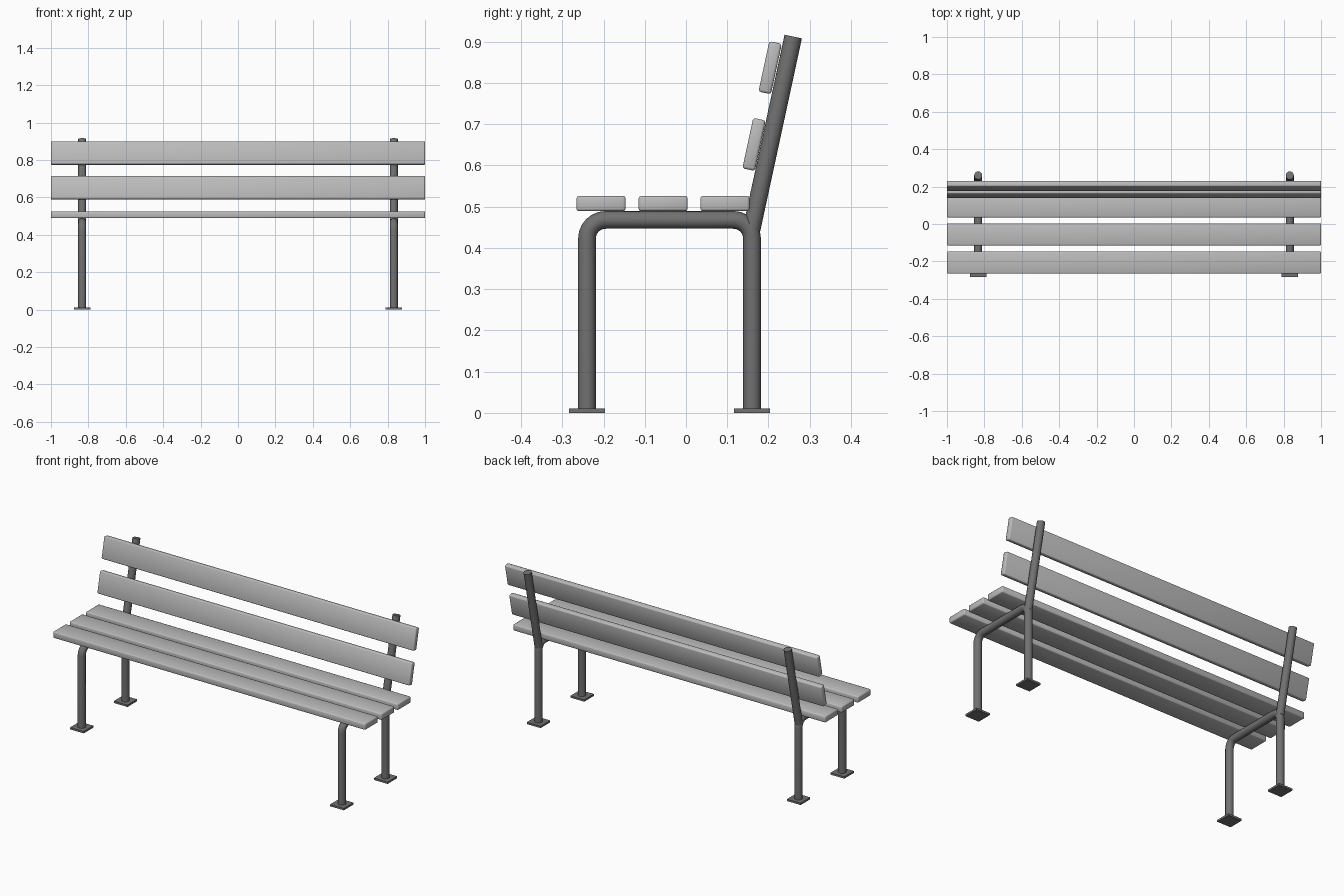
import bpy, math
from mathutils import Vector

if "Cube" in bpy.data.objects:
    bpy.data.objects.remove(bpy.data.objects["Cube"])


def material(name, v):
    m = bpy.data.materials.new(name)
    m.diffuse_color = (v, v, v, 1)
    m.use_nodes = True
    m.node_tree.nodes["Principled BSDF"].inputs["Base Color"].default_value = m.diffuse_color
    return m


SLAT = material("light grey slats", 0.50)
METAL = material("dark grey metal", 0.165)
R = 0.0215          # tube radius
FRAME_X = 0.833
FRONT_Y, REAR_Y = -0.24, 0.16
TILT = math.radians(12.2)


def box(name, size, loc, mat, tilt=0, bevel=0):
    bpy.ops.mesh.primitive_cube_add(size=1, location=loc)
    o = bpy.context.object
    o.name = name
    o.scale = size
    bpy.ops.object.transform_apply(location=False, rotation=False, scale=True)
    o.rotation_euler.x = tilt
    o.data.materials.append(mat)
    if bevel:
        b = o.modifiers.new("rounded edges", 'BEVEL')
        b.width, b.segments = bevel, 2
        bpy.ops.object.modifier_apply(modifier=b.name)
        bpy.ops.object.shade_smooth_by_angle(angle=math.radians(50))
    return o


def tube(name, pts):
    cu = bpy.data.curves.new(name, 'CURVE')
    cu.dimensions = '3D'
    cu.bevel_depth, cu.bevel_resolution, cu.use_fill_caps = R, 6, True
    s = cu.splines.new('POLY')
    s.points.add(len(pts) - 1)
    for p, co in zip(s.points, pts):
        p.co = (*co, 1)
    cu.materials.append(METAL)
    o = bpy.data.objects.new(name, cu)
    bpy.context.collection.objects.link(o)
    bpy.ops.object.select_all(action='DESELECT')
    o.select_set(True)
    bpy.context.view_layer.objects.active = o
    bpy.ops.object.convert(target='MESH')
    bpy.ops.object.shade_smooth_by_angle(angle=math.radians(40))


def bend(x, cy, cz, r, a0, a1, n=6):
    angles = [math.radians(a0 + (a1 - a0) * i / n) for i in range(n + 1)]
    return [(x, cy + r * math.cos(a), cz + r * math.sin(a)) for a in angles]


# seat slats
for i, y in enumerate((-0.206, -0.0555, 0.0945)):
    box(f"seat_slat_{i + 1}", (2, 0.119, 0.037), (0, y, 0.5075), SLAT, bevel=0.006)

# back slats, leaning with the posts
for name, y, z in (("lower", 0.165, 0.651), ("upper", 0.204, 0.837)):
    box(f"{name}_back_slat", (2, 0.031, 0.125), (0, y, z), SLAT, -TILT, 0.006)

# two end frames: bent leg tube, leaning post and foot plates
BR, TOP = 0.045, 0.468
for side, x in (("left", -FRAME_X), ("right", FRAME_X)):
    path = [(x, FRONT_Y, 0.005)]
    path += bend(x, FRONT_Y + BR, TOP - BR, BR, 180, 90)
    path += bend(x, REAR_Y - BR, TOP - BR, BR, 90, 0)
    path.append((x, REAR_Y, 0.005))
    tube(f"{side}_leg_frame", path)
    tube(f"{side}_back_post", [(x, 0.159, 0.445), (x, 0.260, 0.9125)])
    for end, y in (("front", FRONT_Y), ("rear", REAR_Y)):
        box(f"{side}_{end}_foot_plate", (0.088, 0.088, 0.011), (x, y, 0.0055), METAL)
